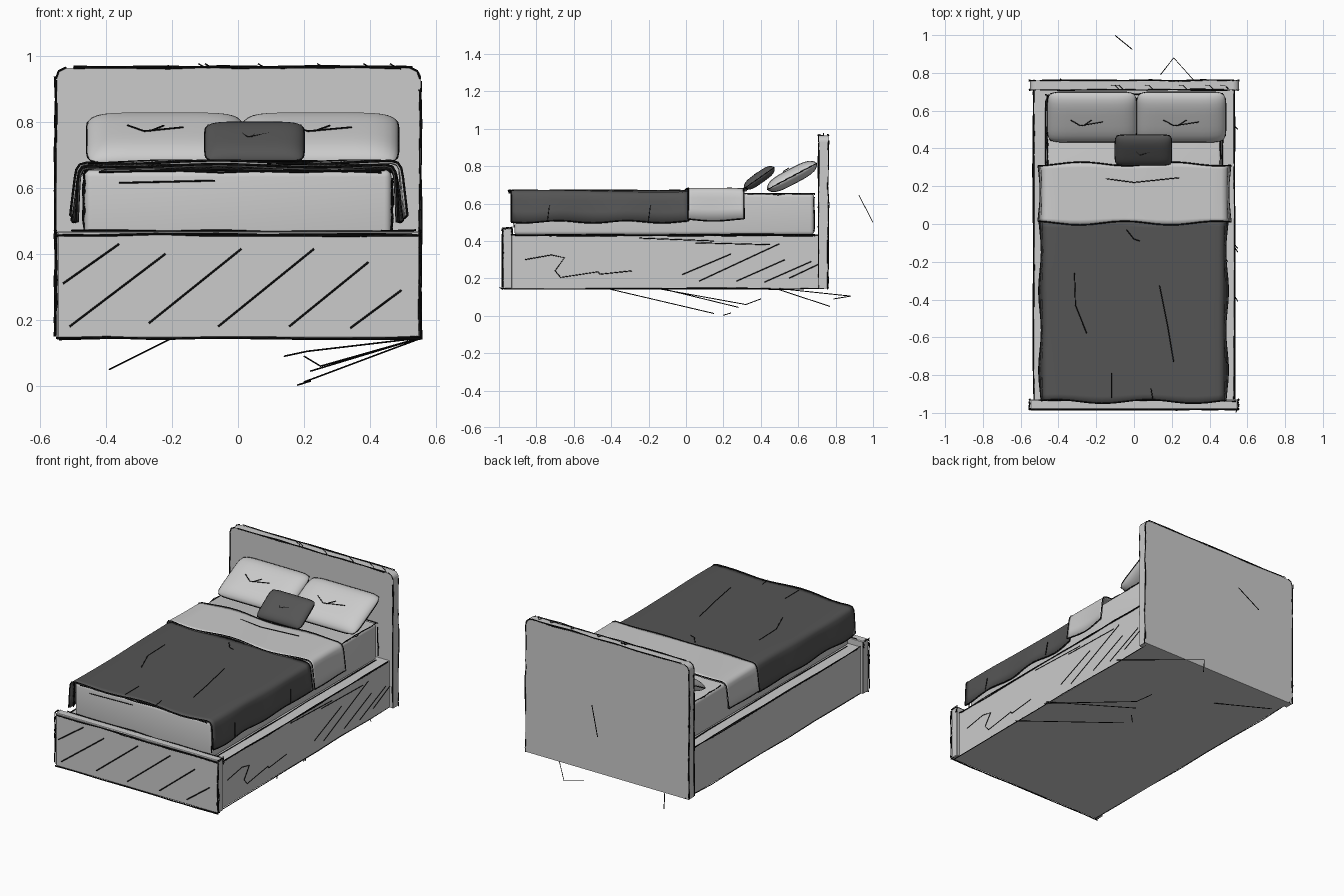
import bpy, bmesh, math, random
from mathutils import Vector, Matrix

if "Cube" in bpy.data.objects:
    bpy.data.objects.remove(bpy.data.objects["Cube"])

random.seed(4)
strokes = []          # every ink line, as (points, radius)


def material(name, v):
    m = bpy.data.materials.new(name)
    m.diffuse_color = (v, v, v, 1)
    m.use_nodes = True
    m.node_tree.nodes["Principled BSDF"].inputs["Base Color"].default_value = m.diffuse_color
    return m


DARK, INK = material("dark_cloth", 0.09), material("ink", 0.005)


def finish(name, bm, mat=None, smooth=True):
    bmesh.ops.recalc_face_normals(bm, faces=bm.faces)
    me = bpy.data.meshes.new(name)
    bm.to_mesh(me)
    bm.free()
    ob = bpy.data.objects.new(name, me)
    bpy.context.collection.objects.link(ob)
    if mat:
        me.materials.append(mat)
    if smooth:
        for p in me.polygons:
            p.use_smooth = True
    return ob


def box(name, lo, hi, bevel=0, segs=3, pick=lambda e: True):
    bm = bmesh.new()
    lo, hi = Vector(lo), Vector(hi)
    bmesh.ops.create_cube(bm, size=1, matrix=Matrix.Translation((lo + hi) / 2) @ Matrix.Diagonal((*(hi - lo), 1)))
    if bevel:
        bmesh.ops.bevel(bm, geom=[e for e in bm.edges if pick(e)], offset=bevel,
                        segments=segs, affect='EDGES', profile=0.5)
    return finish(name, bm, smooth=False)


def ink(*pts, r=0.0025):
    strokes.append(([Vector(p) for p in pts], r))


def edge(a, b, times=2, r=0.003):
    # hand-drawn line along an edge, slightly wobbly and overshooting
    a, b = Vector(a), Vector(b)
    d = (b - a).normalized()
    for k in range(times):
        s, e = a - d * random.uniform(-.03, .01), b + d * random.uniform(-.03, .01)
        ink(*[s.lerp(e, i / 7) + Vector([random.uniform(-.004, .004) for _ in range(3)]) for i in range(8)], r=r)


def pillow(name, centre, hx, hy, t, tilt, mat=None, nx=20, ny=14):
    M = Matrix.Translation(centre) @ Matrix.Rotation(math.radians(tilt), 4, 'X')

    def point(u, v, s):
        h = t * max(0, (1 - u ** 6) * (1 - v ** 4)) ** 0.6
        return M @ Vector((hx * u * (1 - .07 * v ** 8), hy * v * (1 - .07 * u ** 10), s * h))
    bm = bmesh.new()
    for s in (1, -1):
        g = [[bm.verts.new(point(math.sin(math.pi * (i / nx - .5)), math.sin(math.pi * (j / ny - .5)), s))
              for j in range(ny + 1)] for i in range(nx + 1)]
        for i in range(nx):
            for j in range(ny):
                bm.faces.new((g[i][j], g[i + 1][j], g[i + 1][j + 1], g[i][j + 1]))
    bmesh.ops.remove_doubles(bm, verts=bm.verts, dist=0.0004)
    finish(name, bm, mat)
    rim = [(i / 6 - 1, -1) for i in range(12)] + [(1, i / 5 - 1) for i in range(10)]
    rim += [(-u, -v) for u, v in rim]
    ink(*[point(u, v, 1) for u, v in rim + rim[:1]], r=0.003)


def drape(name, x0, x1, y0, y1, top, hem, phase, mat=None, n=28):
    # inverted-U cross-section swept along y, with gentle folds
    half = [(0, 0), (.005, .35), (.010, .7), (.014, .86), (.024, .96), (.045, 1)]
    m = 16
    sec = [(x0 + a, b) for a, b in half]
    sec += [(x0 + .045 + (x1 - x0 - .09) * i / m, 1) for i in range(1, m)]
    sec += [(x1 - a, b) for a, b in reversed(half)]

    def point(x, f, k):
        y = y0 + (y1 - y0) * k
        end = abs(2 * k - 1) ** 6
        yy = y + .010 * end * math.sin(13 * x + phase + 3 * k)
        z = hem + (top - hem) * f
        z += .005 * f * math.sin(11 * x + 5 * y + phase) + .006 * (1 - f) * math.sin(17 * y + phase)
        side = -1 if x < 0 else 1
        xx = x + side * (1 - f) * .007 * math.sin(15 * y + phase)
        return Vector((xx, yy, z))
    bm = bmesh.new()
    g = [[bm.verts.new(point(x, f, k / n)) for x, f in sec] for k in range(n + 1)]
    for a, b in zip(g, g[1:]):
        for i in range(len(sec) - 1):
            bm.faces.new((a[i], a[i + 1], b[i + 1], b[i]))
    for row in (g[0], g[-1], [r[0] for r in g], [r[-1] for r in g]):
        ink(*[v.co.copy() for v in row], r=0.0035)
    ob = finish(name, bm, mat)
    # keep the sheet's outside facing up and thicken it inward
    if sum(p.normal.z * p.area for p in ob.data.polygons) < 0:
        ob.data.flip_normals()
    mod = ob.modifiers.new("thickness", 'SOLIDIFY')
    mod.thickness = 0.008


# Bed frame
box("bed_base", (-.53, -.94, .145), (.53, .715, .43))
box("footboard", (-.548, -.98, .145), (.55, -.93, .468), .004, 1)
box("headboard", (-.55, .71, .145), (.555, .76, .963), .032, 5,
    lambda e: all(v.co.z > .9 for v in e.verts) and abs(e.verts[0].co.x - e.verts[1].co.x) < .01)

# Mattress and bedding
mattress = box("mattress", (-.465, -.918, .43), (.465, .685, .655), .022, 4)
for p in mattress.data.polygons:
    p.use_smooth = True
drape("blanket", -.497, .492, -.94, .02, .667, .502, 0.6, DARK)
drape("folded_sheet", -.503, .508, .005, .318, .678, .512, 2.2, n=14)

# Pillows
pillow("pillow_left", (-.222, .567, .745), .236, .15, .042, 28)
pillow("pillow_right", (.25, .567, .745), .236, .15, .042, 28)
pillow("cushion", (.05, .392, .737), .15, .098, .03, 35, DARK)

# Ink along the frame edges
for s in (-1, 1):
    x = s * .552
    for y in (.71, .76):
        edge((x, y, .145), (x, y, .93))
        ink((s * .552, y, .93), (s * .543, y, .954), (s * .52, y, .965), r=.003)
    edge((x, -.98, .145), (x, -.98, .468), 3)
    edge((x, -.93, .43), (x, -.93, .468))
    edge((x, -.98, .468), (x, -.93, .468))
    edge((s * .532, -.93, .43), (s * .532, .71, .43), 3)
    edge((s * .532, -.985, .145), (s * .532, .76, .145), 1)
    edge((s * .467, -.9, .432), (s * .467, .68, .432), 2)
    edge((s * .458, .32, .65), (s * .458, .68, .65), 2)
    edge((s * .467, -.918, .48), (s * .467, -.918, .645), 2)
    edge((s * .467, .685, .44), (s * .467, .685, .64), 1)
for y in (.71, .76):
    edge((-.52, y, .965), (.52, y, .965))
edge((-.55, -.982, .145), (.55, -.982, .145), 3)
edge((-.55, -.982, .458), (.55, -.982, .458), 3)
edge((-.53, -.935, .47), (.54, -.935, .47), 1)
edge((-.44, -.92, .65), (.44, -.92, .65), 2)
edge((-.46, .685, .65), (.46, .685, .65), 1)
ink((-.36, -.922, .615), (-.07, -.922, .622))
ink((.54, -.997, .15), (.55, -.96, .145))
for x in (-.1, -.08, .08, .26, .4, .48):
    ink((x - .02, .735, .976), (x, .735, .965), (x + .02, .715, .966), r=.002)

# Hatching on the footboard
for a, b, c, d in ((-.53, .31, -.36, .43), (-.51, .18, -.22, .4), (-.27, .19, .01, .415),
                   (-.06, .18, .23, .415), (.155, .18, .395, .375), (.34, .175, .495, .29)):
    ink((a, -.983, b), (c, -.983, d), r=.003)

# Hatching and scribble on the right rail
for a, b, c, d in ((-.02, .22, .24, .33), (.07, .185, .5, .385), (.27, .185, .53, .3), (.42, .18, .67, .29),
                   (.55, .2, .74, .29), (-.25, .415, .15, .4), (.05, .39, .45, .38)):
    ink((.532, a, b), (.532, c, d))
ink(*[(.532, y, z) for y, z in ((-.86, .3), (-.72, .325), (-.65, .31), (-.7, .24), (-.67, .205),
                                (-.47, .235), (-.46, .222), (-.29, .24))])

# Creases on cloth and pillows
for pts in (((-.315, -.26), (-.31, -.43), (-.25, -.58)), ((.135, -.325), (.18, -.55), (.21, -.73)),
            ((-.12, -.79), (-.12, -.92)), ((.09, -.87), (.1, -.93)), ((-.04, -.03), (.0, -.08), (.03, -.09)),
            ((-.15, .24), (0, .22), (.24, .245))):
    ink(*[(x, y, .672 if y < 0 else .682) for x, y in pts])
for y in (-.74, -.2):
    ink((.497, y, .51), (.49, y + .01, .59))
for x, y, z, w in ((-.25, .52, .772, .085), (.25, .52, .772, .095), (.05, .365, .754, .05)):
    ink((x - w, y + .03, z + .018), (x - w * .4, y, z), (x + w, y + .02, z + .012))
    ink((x - w * .2, y, z), (x + w * .3, y + .03, z + .017))

# Loose shadow strokes under and behind the bed
ink((-.2, .48, .145), (-.39, .77, .05))
ink((.55, .5, .145), (.21, .88, .105), (.14, .79, .09))
ink((.55, -.41, .143), (.2, .15, .012))
ink((.55, -.15, .145), (.25, .32, .06), (.2, .4, .09))
ink((.55, -.13, .145), (.22, .28, .045))
ink((.18, .2, .0025), (.22, .24, .015))
ink((-.1, .998, .5), (-.01, .925, .645))

# All ink as one curve object per thickness
for r in sorted({r for _, r in strokes}):
    cu = bpy.data.curves.new("ink_lines", 'CURVE')
    cu.dimensions, cu.bevel_depth, cu.bevel_resolution, cu.use_fill_caps = '3D', r, 0, True
    for pts, rr in strokes:
        if rr == r:
            sp = cu.splines.new('POLY')
            sp.points.add(len(pts) - 1)
            for q, p in zip(sp.points, pts):
                q.co = (*p, 1)
    cu.materials.append(INK)
    bpy.context.collection.objects.link(bpy.data.objects.new("ink_lines", cu))
